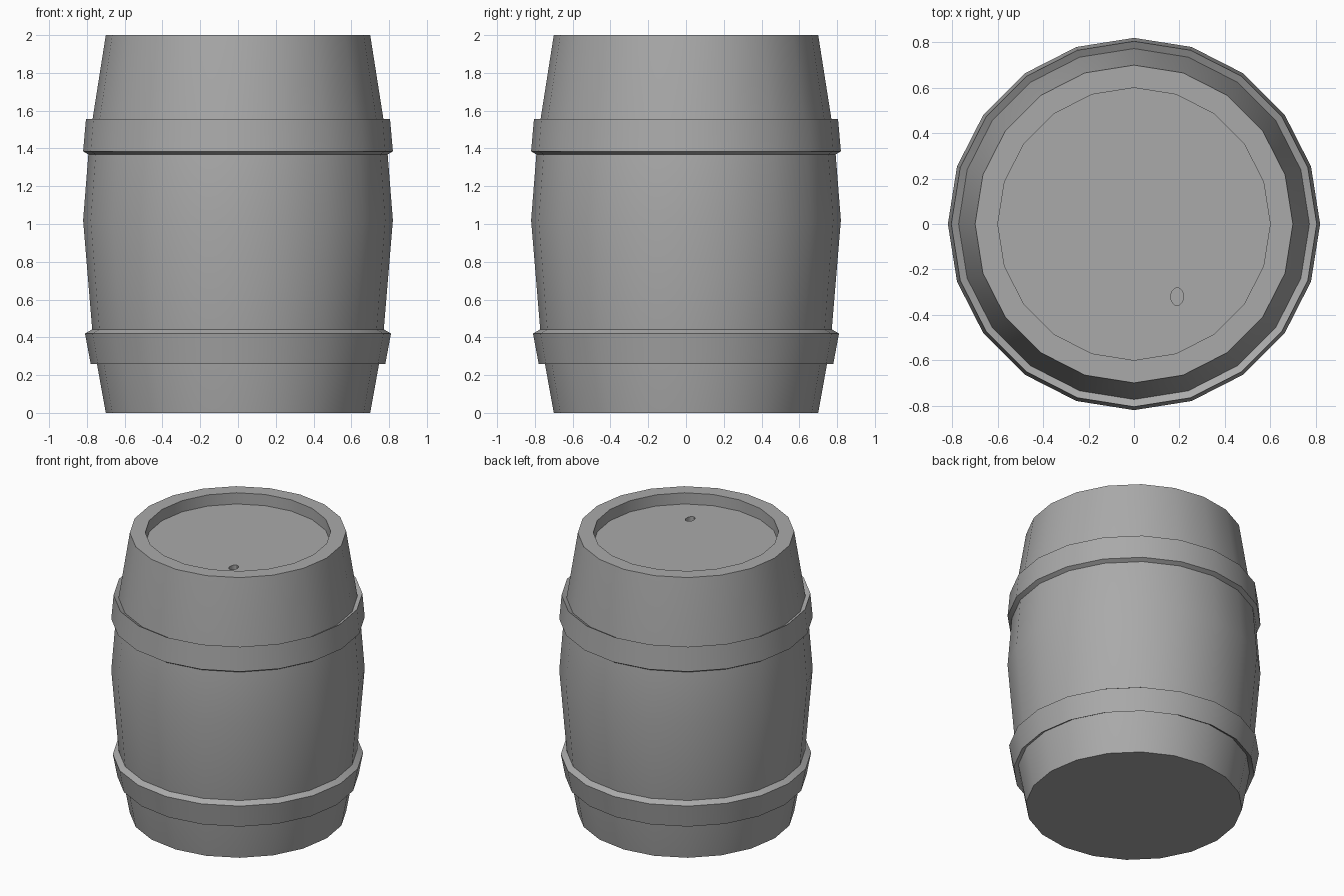
import bpy
import bmesh
from math import cos, sin, tau

SIDES = 20

cube = bpy.data.objects.get("Cube")
if cube:
    bpy.data.objects.remove(cube, do_unlink=True)

# Single grey material
grey = bpy.data.materials.new("plain grey")
grey.use_nodes = True
colour = (0.4, 0.4, 0.4, 1)
grey.diffuse_color = colour
grey.node_tree.nodes["Principled BSDF"].inputs["Base Color"].default_value = colour


def lathe(name, profile, closed=False):
    """Spin (radius, height) points round z; an open profile gets end caps."""
    bm = bmesh.new()
    rings = [[bm.verts.new((r * cos(tau * i / SIDES), r * sin(tau * i / SIDES), z))
              for i in range(SIDES)] for r, z in profile]
    pairs = list(zip(rings, rings[1:]))
    if closed:
        pairs.append((rings[-1], rings[0]))
    else:
        bm.faces.new(rings[0])
        bm.faces.new(rings[-1])
    for low, high in pairs:
        for i in range(SIDES):
            j = (i + 1) % SIDES
            bm.faces.new((low[i], low[j], high[j], high[i]))
    bmesh.ops.recalc_face_normals(bm, faces=bm.faces)
    mesh = bpy.data.meshes.new(name)
    bm.to_mesh(mesh)
    bm.free()
    mesh.materials.append(grey)
    obj = bpy.data.objects.new(name, mesh)
    bpy.context.collection.objects.link(obj)
    return obj


def activate(obj):
    bpy.ops.object.select_all(action="DESELECT")
    obj.select_set(True)
    bpy.context.view_layer.objects.active = obj


# Bulging staves, rim and recessed head in one closed shell
barrel = lathe("barrel_body", [(0.70, 0), (0.765, 0.36), (0.82, 1.02),
                               (0.785, 1.46), (0.70, 2), (0.60, 2), (0.60, 1.92)])

# Oval bung hole sunk into the head
bpy.ops.mesh.primitive_cylinder_add(vertices=16, radius=1, depth=0.12,
                                    location=(0.19, -0.32, 1.92))
cutter = bpy.context.object
cutter.name = "bung_hole_cutter"
cutter.scale = (0.028, 0.039, 1)
cutter.hide_render = True
cutter.data.materials.append(grey)
cut = barrel.modifiers.new("bung hole", "BOOLEAN")
cut.operation = "DIFFERENCE"
cut.solver = "EXACT"
cut.object = cutter
activate(barrel)
bpy.ops.object.modifier_apply(modifier=cut.name)
bpy.data.objects.remove(cutter, do_unlink=True)

# Hoops, with ends square to the sloping staves
upper = lathe("upper_hoop", [(0.82, 1.385), (0.805, 1.555),
                             (0.76, 1.53), (0.77, 1.355)], closed=True)
lower = lathe("lower_hoop", [(0.78, 0.26), (0.81, 0.42),
                             (0.75, 0.455), (0.72, 0.295)], closed=True)

for part in (barrel, upper, lower):
    activate(part)
    bpy.ops.object.shade_smooth_by_angle(angle=0.52)
